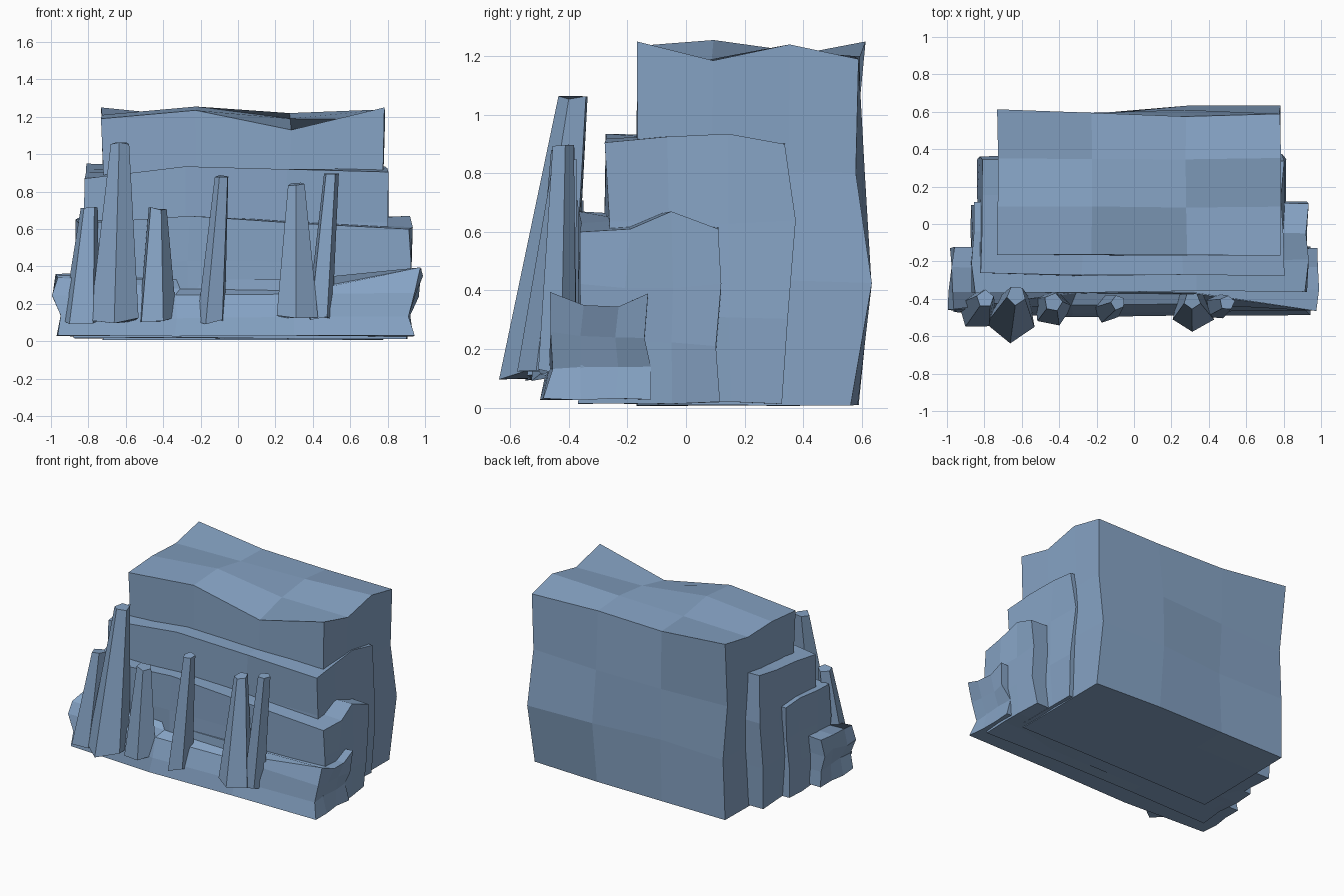
import bpy, bmesh, math, random
from mathutils import Vector

if "Cube" in bpy.data.objects:
    bpy.data.objects.remove(bpy.data.objects["Cube"])

random.seed(4)
rock = bpy.data.materials.new("slate blue rock")
rock.diffuse_color = (0.24, 0.37, 0.56, 1)
rock.use_nodes = True
rock.node_tree.nodes["Principled BSDF"].inputs["Base Color"].default_value = rock.diffuse_color


def finish(bm, name):
    bmesh.ops.recalc_face_normals(bm, faces=bm.faces)
    mesh = bpy.data.meshes.new(name)
    bm.to_mesh(mesh)
    bm.free()
    mesh.materials.append(rock)
    obj = bpy.data.objects.new(name, mesh)
    bpy.context.collection.objects.link(obj)


def block(name, left, right, ys, zs, top, front, back, jit=0.015):
    """3x3x3 rough block. left/right: x by height row; top: z rows from front to
    back; front/back: y offset by height row, one value or one per column."""
    bm = bmesh.new()
    verts = {}

    def pick(row, i):
        return row[i] if isinstance(row, tuple) else row

    for i in range(4):
        for j in range(4):
            for k in range(4):
                if not {0, 3} & {i, j, k}:
                    continue
                x = left[k] + (right[k] - left[k]) * i / 3
                y = ys[j]
                if j == 0:
                    y += pick(front[k], i)
                elif j == 3:
                    y += pick(back[k], i)
                z = top[j][i] if k == 3 else zs[k]
                n = [random.uniform(-jit, jit) for _ in range(3)]
                if k == 3:
                    n[2] = 0
                if k == 0:
                    n[2] = abs(n[2])
                verts[i, j, k] = bm.verts.new((x + n[0], y + n[1], z + n[2]))
    for axis in range(3):
        for side in (0, 3):
            for a in range(3):
                for b in range(3):
                    quad = []
                    for da, db in ((0, 0), (1, 0), (1, 1), (0, 1)):
                        c = [a + da, b + db]
                        c.insert(axis, side)
                        quad.append(verts[tuple(c)])
                    bm.faces.new(quad)
    finish(bm, name)


# Tall back block
block("back_cliff", (-.72, -.71, -.72, -.73), (.775, .78, .77, .785),
      (-.165, .09, .35, .59), (.005, .43, .8),
      ((1.19, 1.235, 1.13, 1.25), (1.21, 1.255, 1.19, 1.185),
       (1.2, 1.21, 1.22, 1.24), (1.25, 1.2, 1.2, 1.19)),
      (0, 0, 0, 0),
      ((0, 0, 0, -.03), (.01, -.01, .045, .04), (-.02, 0, .02, -.015),
       (.02, 0, -.02, -.005)), .005)

# Upper ledge
block("upper_ledge", (-.82, -.83, -.83, -.81), (.80, .805, .80, .795),
      (-.27, -.06, .15, .335), (.01, .31, .63),
      ((.87, .935, .92, .905), (.9, .93, .92, .925),
       (.92, .93, .92, .935), (.95, .93, .92, .90)),
      (0, 0, 0, 0), (-.01, .01, .03, 0), .01)

# Middle ledge
block("middle_ledge", (-.87, -.87, -.86, -.86), (.90, .91, .93, .925),
      (-.36, -.2, -.045, .11), (.01, .22, .42),
      ((.63, .67, .63, .60), (.65, .66, .64, .61),
       (.66, .66, .65, .67), (.65, .64, .63, .61)),
      (0, 0, 0, 0), (0, 0, 0, 0), .012)

# Low front ledge, its middle sloping back in the upper part
block("front_ledge", (-.96, -.94, -.985, -.965), (.935, .92, .955, .985),
      (-.47, -.36, -.24, -.13), (.02, .13, .25),
      ((.34, .28, .27, .395), (.35, .33, .33, .35),
       (.36, .37, .34, .345), (.36, .38, .34, .39)),
      ((0, -.02, -.02, -.02), (.01, -.01, -.01, .01), (0, .04, .04, 0),
       (.01, .09, .09, -.005)), (0, 0, 0, 0), .012)


def spire(name, base, tip, r0, r1, turn):
    """Five-sided leaning tapered spike."""
    bm = bmesh.new()
    rings = []
    for centre, r in ((base, r0), (tip, r1)):
        ring = []
        for s in range(5):
            a = math.tau * s / 5 + turn
            rr = r * random.uniform(.92, 1.12)
            off = Vector((math.cos(a) * rr, math.sin(a) * rr,
                          random.uniform(-.2, .2) * r))
            ring.append(bm.verts.new(Vector(centre) + off))
        rings.append(ring)
    for s in range(5):
        t = (s + 1) % 5
        bm.faces.new((rings[0][s], rings[0][t], rings[1][t], rings[1][s]))
    bm.faces.new(rings[0])
    bm.faces.new(rings[1])
    finish(bm, name)


# Row of spires leaning against the front
spires = (
    ((-.835, -.46, .11), (-.795, -.40, .71), .105, .05, .3),
    ((-.65, -.50, .11), (-.63, -.38, 1.06), .135, .05, -.4),
    ((-.44, -.45, .11), (-.43, -.42, .71), .105, .05, .1),
    ((-.145, -.45, .10), (-.085, -.42, .885), .08, .04, .6),
    ((.31, -.475, .13), (.31, -.41, .84), .11, .045, -.3),
    ((.44, -.44, .12), (.50, -.42, .89), .07, .04, .2),
)
for n, s in enumerate(spires):
    spire("spire_%d" % (n + 1), *s)
